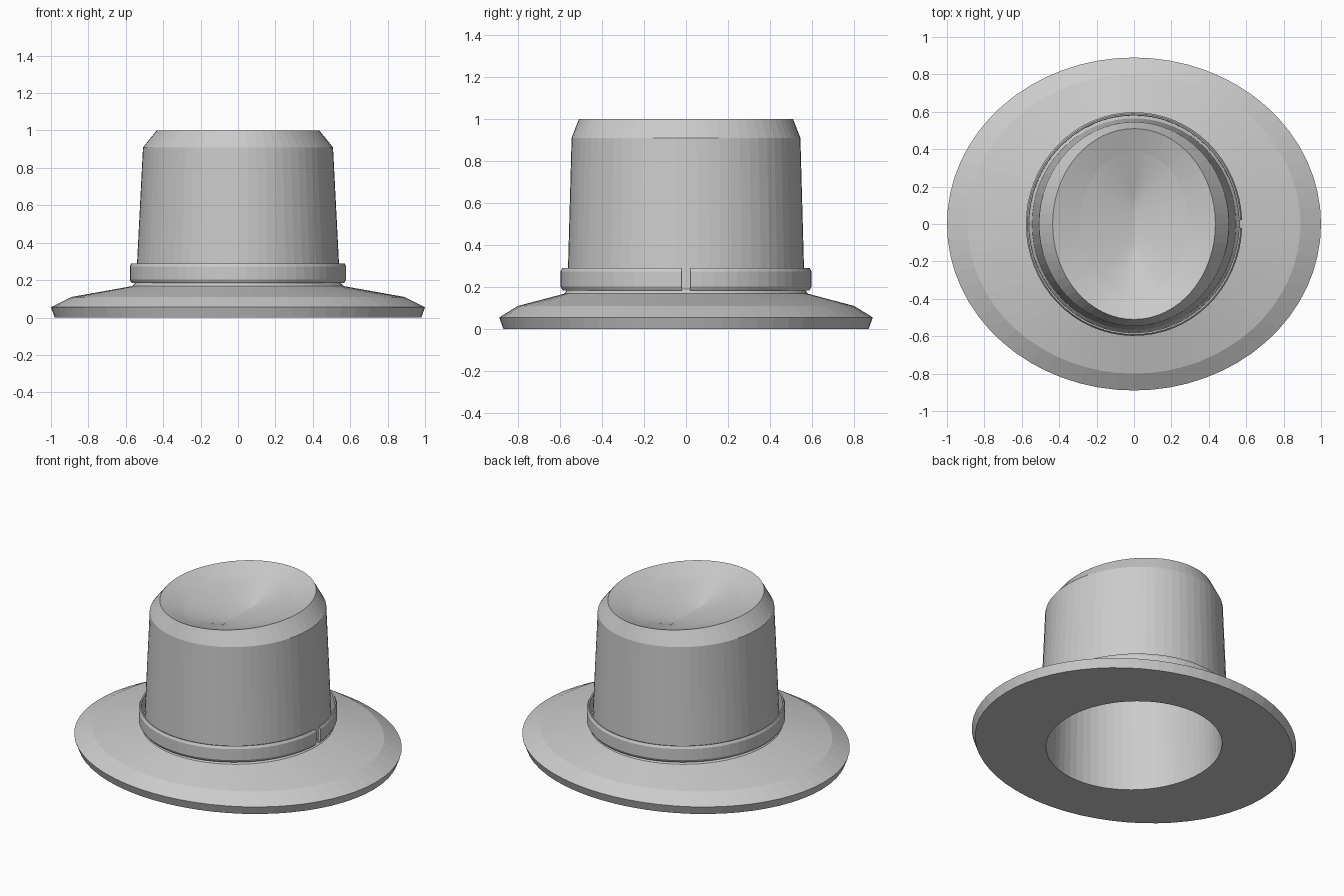
import bpy, bmesh, math

if "Cube" in bpy.data.objects:
    bpy.data.objects.remove(bpy.data.objects["Cube"])

SEG = 64

felt = bpy.data.materials.new("grey felt")
felt.diffuse_color = (0.6, 0.6, 0.6, 1)
felt.use_nodes = True
felt.node_tree.nodes["Principled BSDF"].inputs["Base Color"].default_value = felt.diffuse_color


def finish(name, bm):
    bmesh.ops.remove_doubles(bm, verts=bm.verts, dist=1e-4)
    bmesh.ops.recalc_face_normals(bm, faces=bm.faces)
    mesh = bpy.data.meshes.new(name)
    bm.to_mesh(mesh)
    bm.free()
    mesh.materials.append(felt)
    obj = bpy.data.objects.new(name, mesh)
    bpy.context.collection.objects.link(obj)
    return obj


def ring(bm, rx, ry, z, angles):
    return [bm.verts.new((rx * math.cos(a), ry * math.sin(a), z)) for a in angles]


def bridge(bm, a, b, closed=True):
    n = len(a)
    for i in range(n if closed else n - 1):
        j = (i + 1) % n
        bm.faces.new((a[i], a[j], b[j], b[i]))


# Hat body: from the inside of the crown, under the brim, up and into the dent
profile = [
    (0.40, 0.47, 0.84), (0.48, 0.515, 0.80), (0.51, 0.53, 0.0),   # inside
    (0.98, 0.87, 0.0), (1.0, 0.89, 0.055), (0.89, 0.80, 0.11),    # brim
    (0.565, 0.58, 0.168), (0.545, 0.565, 0.19),                   # crown foot
    (0.508, 0.545, 0.91), (0.435, 0.51, 1.0),                     # crown
    (0.29, 0.385, 0.952), (0.0, 0.15, 0.87),                      # dent
]
bm = bmesh.new()
full = [2 * math.pi * i / SEG for i in range(SEG)]
rings = [ring(bm, *p, full) for p in profile]
for a, b in zip(rings, rings[1:]):
    bridge(bm, a, b)
# inner ceiling follows the dent
bridge(bm, ring(bm, 0.0, 0.15, 0.81, full), ring(bm, *profile[0], full))
finish("hat_body", bm)

# Hat band: thin ribbon standing off the crown, open on the right side
section = [(0.560, 0.188), (0.568, 0.184), (0.578, 0.202),
           (0.578, 0.274), (0.570, 0.290), (0.562, 0.288)]
gap = 0.034
arc = [gap + (2 * math.pi - 2 * gap) * i / SEG for i in range(SEG + 1)]
bm = bmesh.new()
rings = [ring(bm, r, r + 0.02, z, arc) for r, z in section]
for a, b in zip(rings, rings[1:] + rings[:1]):
    bridge(bm, a, b, closed=False)
for end in (0, -1):
    bm.faces.new([r[end] for r in rings])
finish("hat_band", bm)
